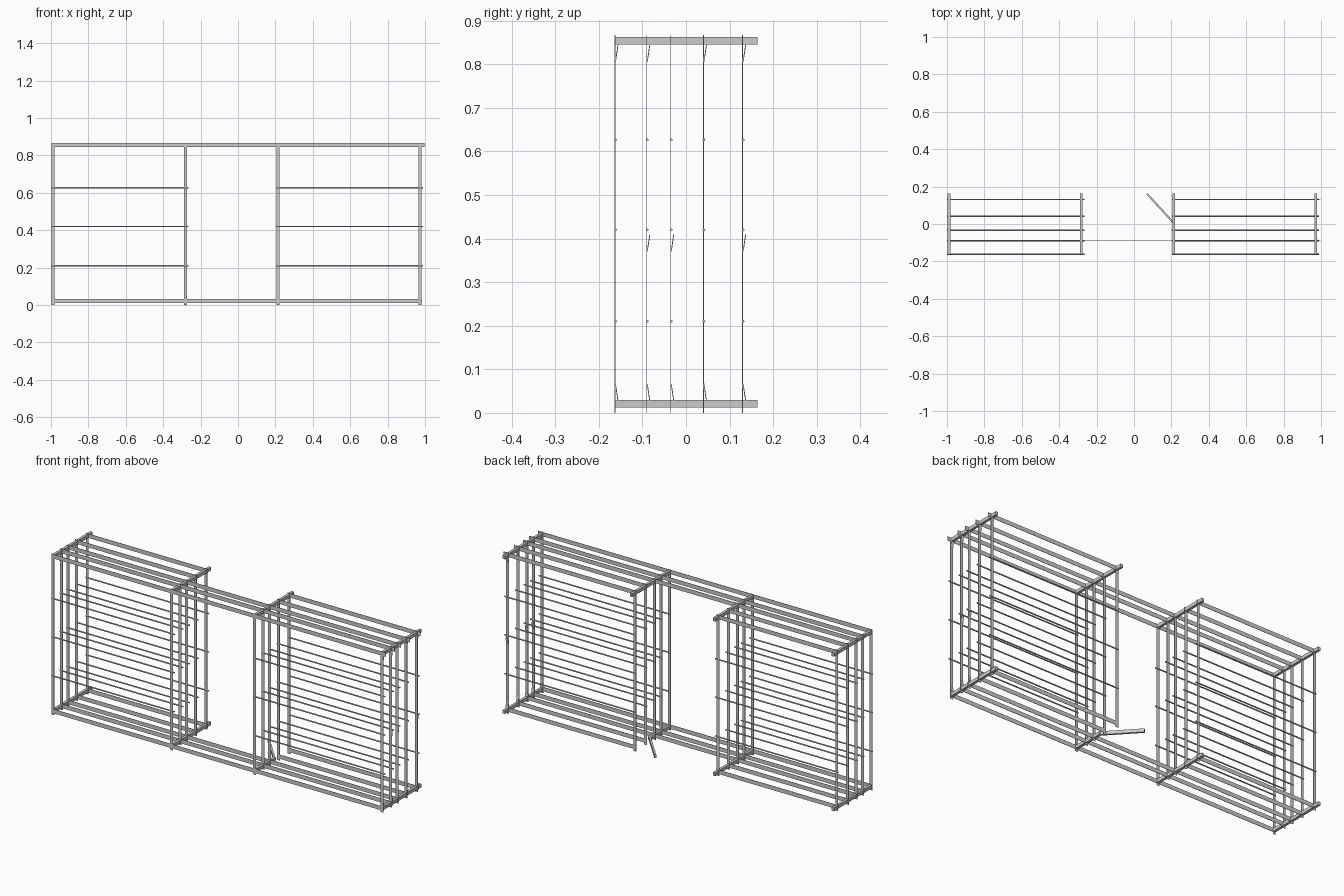
import bpy, math
from mathutils import Matrix

if "Cube" in bpy.data.objects:
    bpy.data.objects.remove(bpy.data.objects["Cube"])

T = 0.002                                   # thickness of the flat strips
ROWS = [-0.163, -0.09, -0.035, 0.04, 0.13]  # depth of each upright frame
BAYS = [(-0.99, -0.282), (0.213, 0.973)]
TOP, BOTTOM = 0.855, 0.021


def box(name, lo, hi):
    size = [b - a for a, b in zip(lo, hi)]
    mid = [(a + b) / 2 for a, b in zip(lo, hi)]
    bpy.ops.mesh.primitive_cube_add(size=1, location=mid)
    ob = bpy.context.object
    ob.name = name
    ob.data.transform(Matrix.Diagonal((*size, 1)))
    return ob


def strip(name, x0, x1, y, z, h=0.022):
    return box(name, (x0, y - T / 2, z - h / 2), (x1, y + T / 2, z + h / 2))


# Upright frames: posts, rails and thin rods in each bay
for y in ROWS:
    for a, b in BAYS:
        for x in (a, b):
            box("post", (x - 0.008, y - T / 2, 0), (x + 0.008, y + T / 2, 0.867))
        strip("top_rail", a - 0.008, b + (0.024 if b > 0 else 0.01), y, TOP)
        strip("bottom_rail", a - 0.008, b + 0.01, y, BOTTOM)
        for z in (0.21, 0.42, 0.627):
            bpy.ops.mesh.primitive_cylinder_add(
                vertices=6, radius=0.0035, depth=b - a + 0.026,
                location=((a + b) / 2 + 0.004, y + 0.001, z), rotation=(0, math.pi / 2, 0))
            bpy.context.object.name = "rod"

# Rails carrying the three front rows across the centre gap
for y in ROWS[:3]:
    for z in (TOP, BOTTOM):
        strip("centre_rail", -0.282, 0.213, y, z)

# Depth bars tying the frames together
for x in (-0.989, -0.282, 0.213, 0.972):
    for z in (TOP - 0.001, BOTTOM):
        back = 0.01 if (x == 0.213 and z == BOTTOM) else 0.164
        box("depth_bar", (x - 0.007, -0.163, z - 0.009), (x + 0.007, back, z + 0.009))

# Bottom bar that swings off at an angle into the gap
dx, dy = 0.07 - 0.21, 0.161 - 0.008
length = math.hypot(dx, dy)
bar = box("angled_bar", (-length / 2, -0.005, -0.009), (length / 2, 0.005, 0.009))
bar.location = (0.14, 0.0845, BOTTOM)
bar.rotation_euler.z = math.atan2(dy, dx)

# Small slanted clips on the end posts
for y in ROWS:
    for z, tilt in ((0.825, -1), (0.39, -1), (0.047, 1)):
        if (z == 0.39 and y in (ROWS[0], ROWS[3])) or (z == 0.825 and y == ROWS[2]):
            continue
        clip = box("clip", (-0.007, -T / 2, -0.02), (0.007, T / 2, 0.02))
        clip.location = (0.973, y + 0.004, z)
        clip.rotation_euler.x = tilt * 0.15
